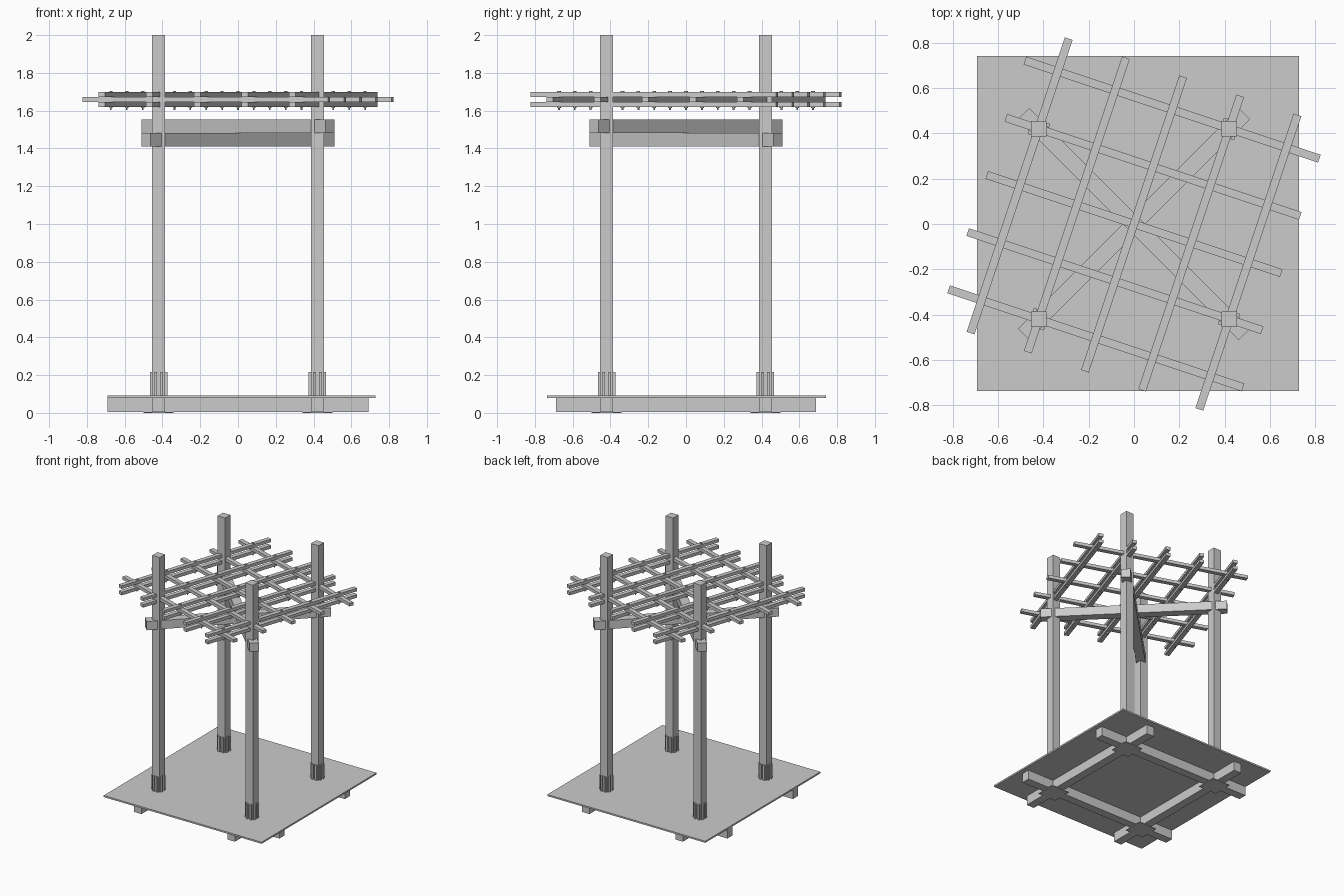
import bpy, bmesh, math
from mathutils import Matrix, Vector

if "Cube" in bpy.data.objects:
    bpy.data.objects.remove(bpy.data.objects["Cube"])


def new_object(name, bm):
    mesh = bpy.data.meshes.new(name)
    bm.to_mesh(mesh)
    bm.free()
    ob = bpy.data.objects.new(name, mesh)
    bpy.context.collection.objects.link(ob)
    return ob


def add_box(bm, center, size, angle=0.0):
    m = (Matrix.Translation(center) @ Matrix.Rotation(angle, 4, 'Z')
         @ Matrix.Diagonal((*size, 1)))
    bmesh.ops.create_cube(bm, size=1, matrix=m)


def add_cyl(bm, x, y, z0, z1, r, sides=6):
    bmesh.ops.create_cone(bm, cap_ends=True, segments=sides, radius1=r, radius2=r,
                          depth=z1 - z0, matrix=Matrix.Translation((x, y, (z0 + z1) / 2)))


def box(name, center, size, angle=0.0):
    bm = bmesh.new()
    add_box(bm, center, size, angle)
    return new_object(name, bm)


P = 0.42       # post distance from the centre line
W = 0.068      # timber thickness

# floor slab on four crossing joists
box("floor_slab", (0.018, 0.002, 0.0865), (1.42, 1.477, 0.013))
for s in (-1, 1):
    box("joist_lengthwise", (0, s * P, 0.0425), (1.38, W, 0.075))
    box("joist_crosswise", (s * P, 0, 0.0425), (W, 1.375, 0.075))

# corner posts with foot plates and base cleats
for sx in (-1, 1):
    for sy in (-1, 1):
        x, y = sx * P, sy * P
        box("corner_post", (x, y, 1.0), (W, W, 2.0))
        box("foot_plate", (x, y, 0.0025), (0.158, 0.158, 0.005))
        bm = bmesh.new()
        for k in range(4):
            a = k * math.pi / 2
            for t in (-0.016, 0.016):
                p = Matrix.Rotation(a, 3, 'Z') @ Vector((W / 2 + 0.005, t, 0))
                add_box(bm, (x + p.x, y + p.y, 0.153), (0.014, 0.016, 0.125), a)
        new_object("post_base_cleats", bm)

# diagonal beams, stacked one over the other
box("lower_diagonal_beam", (0, 0, 1.446), (1.378, 0.07, 0.07), math.pi / 4)
box("upper_diagonal_beam", (0, 0, 1.517), (1.378, 0.07, 0.07), -math.pi / 4)

# rotated lattice: double slats sandwiching single slats
A = -math.atan(1 / 3)
U = Vector((math.cos(A), math.sin(A)))
V = Vector((-U.y, U.x))
STEP, LENGTH, SLAT = 0.266, 1.37, 0.036
for i in range(-2, 3):
    c = U * STEP * i
    for name, z in (("upper_lattice_slat", 1.685), ("lower_lattice_slat", 1.633)):
        box(name, (c.x, c.y, z), (SLAT, LENGTH, 0.025), A)
    c = V * STEP * i
    box("middle_lattice_slat", (c.x, c.y, 1.659), (LENGTH, SLAT, 0.025), A)

# bolts at the lattice crossings (not where a post stands)
bm = bmesh.new()
for i in range(-2, 3):
    for j in range(-2, 3):
        c = (U * i + V * j) * STEP
        if abs(abs(c.x) - P) < 0.03 and abs(abs(c.y) - P) < 0.03:
            continue
        add_cyl(bm, c.x, c.y, 1.697, 1.704, 0.010)
        add_cyl(bm, c.x, c.y, 1.603, 1.700, 0.005)
        add_cyl(bm, c.x, c.y, 1.613, 1.622, 0.010)
new_object("lattice_bolts", bm)
